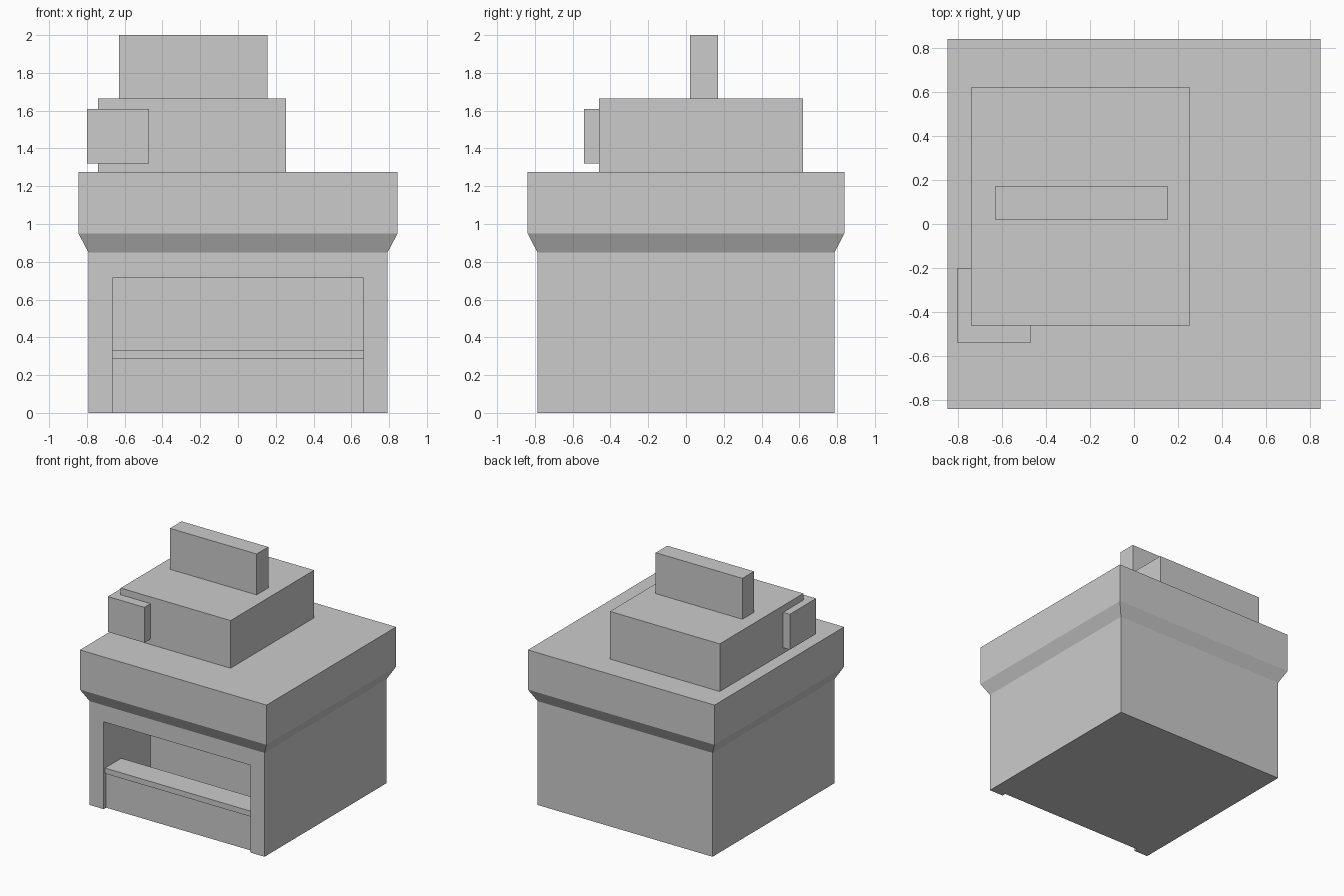
import bpy, bmesh
from mathutils import Vector

if "Cube" in bpy.data.objects:
    bpy.data.objects.remove(bpy.data.objects["Cube"])


def finish(name, bm):
    bmesh.ops.recalc_face_normals(bm, faces=bm.faces)
    mesh = bpy.data.meshes.new(name)
    bm.to_mesh(mesh)
    bm.free()
    obj = bpy.data.objects.new(name, mesh)
    bpy.context.collection.objects.link(obj)
    return obj


def prism(name, points, direction):
    """Extrude a flat outline along a direction."""
    bm = bmesh.new()
    face = bm.faces.new([bm.verts.new(p) for p in points])
    geom = bmesh.ops.extrude_face_region(bm, geom=[face])["geom"]
    verts = [g for g in geom if isinstance(g, bmesh.types.BMVert)]
    bmesh.ops.translate(bm, verts=verts, vec=Vector(direction))
    return finish(name, bm)


def box(name, x, y, z):
    outline = [(x[0], y[0], z[0]), (x[1], y[0], z[0]),
               (x[1], y[1], z[0]), (x[0], y[1], z[0])]
    return prism(name, outline, (0, 0, z[1] - z[0]))


def loft(name, levels):
    """Stack centred rectangles (half x, half y, z) into one solid."""
    bm = bmesh.new()
    rings = [[bm.verts.new((sx * hx, sy * hy, z))
              for sx, sy in ((-1, -1), (1, -1), (1, 1), (-1, 1))]
             for hx, hy, z in levels]
    bm.faces.new(rings[0])
    bm.faces.new(rings[-1])
    for a, b in zip(rings, rings[1:]):
        for i in range(4):
            j = (i + 1) % 4
            bm.faces.new((a[i], a[j], b[j], b[i]))
    return finish(name, bm)


# Main building with flared parapet
building = loft("building", [(0.792, 0.787, 0), (0.792, 0.787, 0.85),
                             (0.845, 0.838, 0.95), (0.845, 0.838, 1.275)])

# Serving room cut into the front, leaving a thin floor
room_profile = [(-1, -0.1), (-0.755, -0.1), (-0.755, 0.02),
                (-0.18, 0.02), (-0.18, 0.715), (-1, 0.715)]
cutter = prism("room_cutter", [(-0.665, y, z) for y, z in room_profile], (1.33, 0, 0))
cutter.hide_render = True
cutter.hide_viewport = True
cutter.display_type = 'WIRE'
cut = building.modifiers.new("room", 'BOOLEAN')
cut.operation = 'DIFFERENCE'
cut.solver = 'EXACT'
cut.object = cutter

# Counter and its front panel
box("counter_base", (-0.665, 0.665), (-0.755, -0.575), (0, 0.285))
box("counter_top", (-0.665, 0.665), (-0.77, -0.56), (0.285, 0.33))

# Rooftop block and upright board
box("roof_block", (-0.74, 0.255), (-0.46, 0.62), (1.275, 1.665))
box("roof_board", (-0.63, 0.155), (0.02, 0.17), (1.665, 2.0))

# Panel wrapped around the front left corner of the roof block
corner = [(-0.8, -0.54), (-0.47, -0.54), (-0.47, -0.46),
          (-0.74, -0.46), (-0.74, -0.2), (-0.8, -0.2)]
prism("corner_panel", [(x, y, 1.32) for x, y in corner], (0, 0, 0.29))
